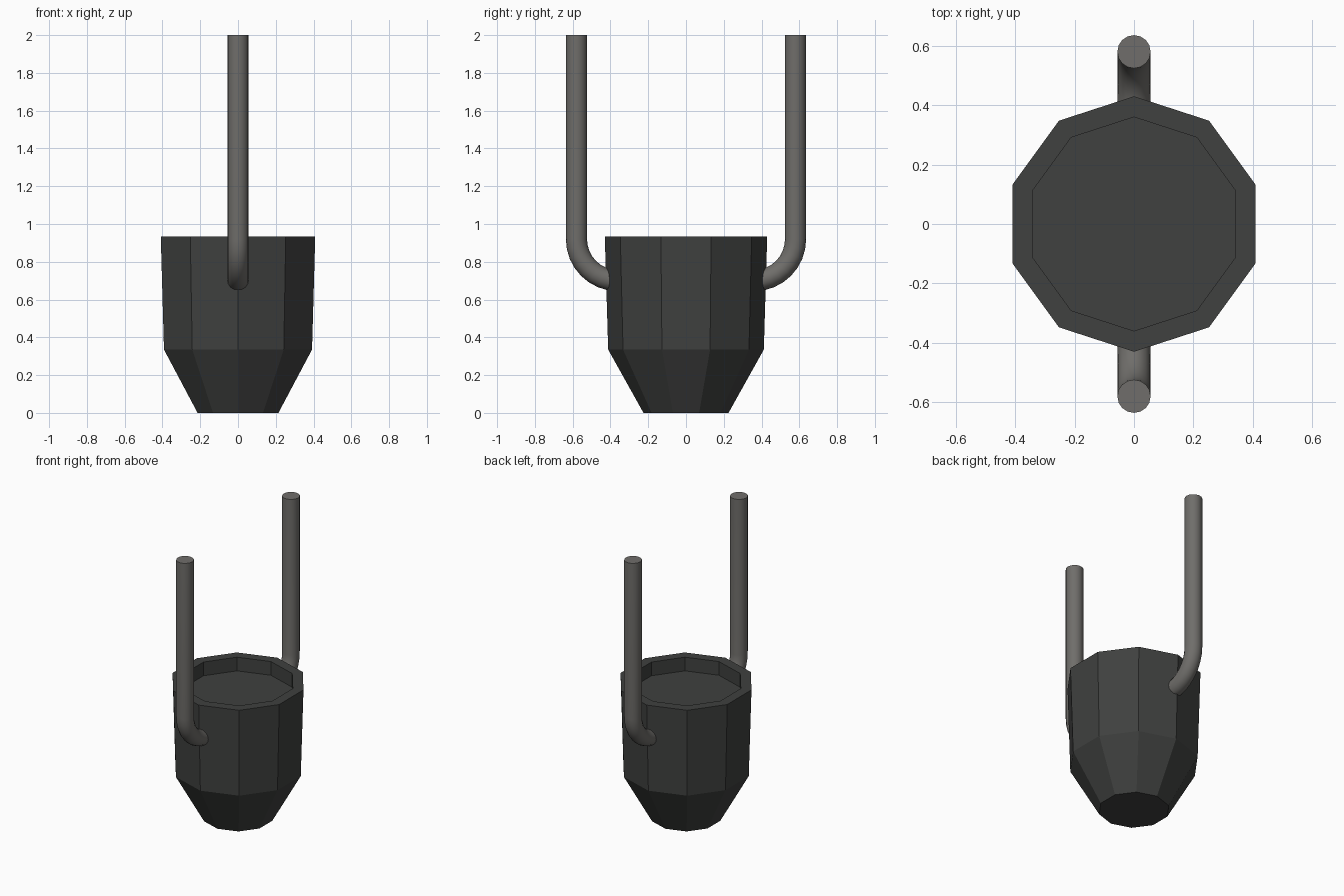
import bpy, bmesh
from math import sin, cos, pi, radians

if "Cube" in bpy.data.objects:
    bpy.data.objects.remove(bpy.data.objects["Cube"])


def make_object(name, bm, color):
    bmesh.ops.recalc_face_normals(bm, faces=bm.faces[:])
    mesh = bpy.data.meshes.new(name)
    bm.to_mesh(mesh)
    bm.free()
    obj = bpy.data.objects.new(name, mesh)
    bpy.context.collection.objects.link(obj)
    mat = bpy.data.materials.new(name + "_material")
    mat.diffuse_color = color
    mat.use_nodes = True
    mat.node_tree.nodes["Principled BSDF"].inputs["Base Color"].default_value = mat.diffuse_color
    mesh.materials.append(mat)
    return obj


def loft(rings):
    """Skin a list of equal-sized rings and cap both ends."""
    bm = bmesh.new()
    loops = [[bm.verts.new(p) for p in ring] for ring in rings]
    n = len(loops[0])
    for a, b in zip(loops, loops[1:]):
        for i in range(n):
            j = (i + 1) % n
            bm.faces.new((a[i], a[j], b[j], b[i]))
    bm.faces.new(loops[0])
    bm.faces.new(loops[-1])
    return bm


# Bucket: ten-sided tapered pot with a recessed fill surface
SIDES = 10
profile = [(0.225, 0), (0.412, 0.335), (0.43, 0.935), (0.36, 0.935), (0.36, 0.84)]
angles = [pi / 2 + 2 * pi * i / SIDES for i in range(SIDES)]
rings = [[(r * cos(a), r * sin(a), z) for a in angles] for r, z in profile]
make_object("bucket", loft(rings), (0.05, 0.052, 0.05, 1))

# Hanger rods: round bar that bends out of the bucket wall and runs straight up
ROD, BEND, CENTRE_Y, CENTRE_Z, SEGS = 0.056, 0.22, 0.36, 0.92, 16
path = []
for k in range(9):
    t = pi / 2 * k / 8
    path.append((CENTRE_Y + BEND * sin(t), CENTRE_Z - BEND * cos(t), t))
path.append((CENTRE_Y + BEND, 2.0, pi / 2))
rings = []
for y, z, t in path:
    ring = []
    for i in range(SEGS):
        a = 2 * pi * i / SEGS
        out = ROD * cos(a)
        ring.append((ROD * sin(a), y + out * sin(t), z - out * cos(t)))
    rings.append(ring)
rods = make_object("hanger_rods", loft(rings), (0.16, 0.155, 0.145, 1))

bpy.ops.object.select_all(action='DESELECT')
rods.select_set(True)
bpy.context.view_layer.objects.active = rods
bpy.ops.object.shade_smooth_by_angle(angle=radians(40))

mirror = rods.modifiers.new("mirror", 'MIRROR')
mirror.use_axis = (False, True, False)
mirror.use_mirror_merge = False
